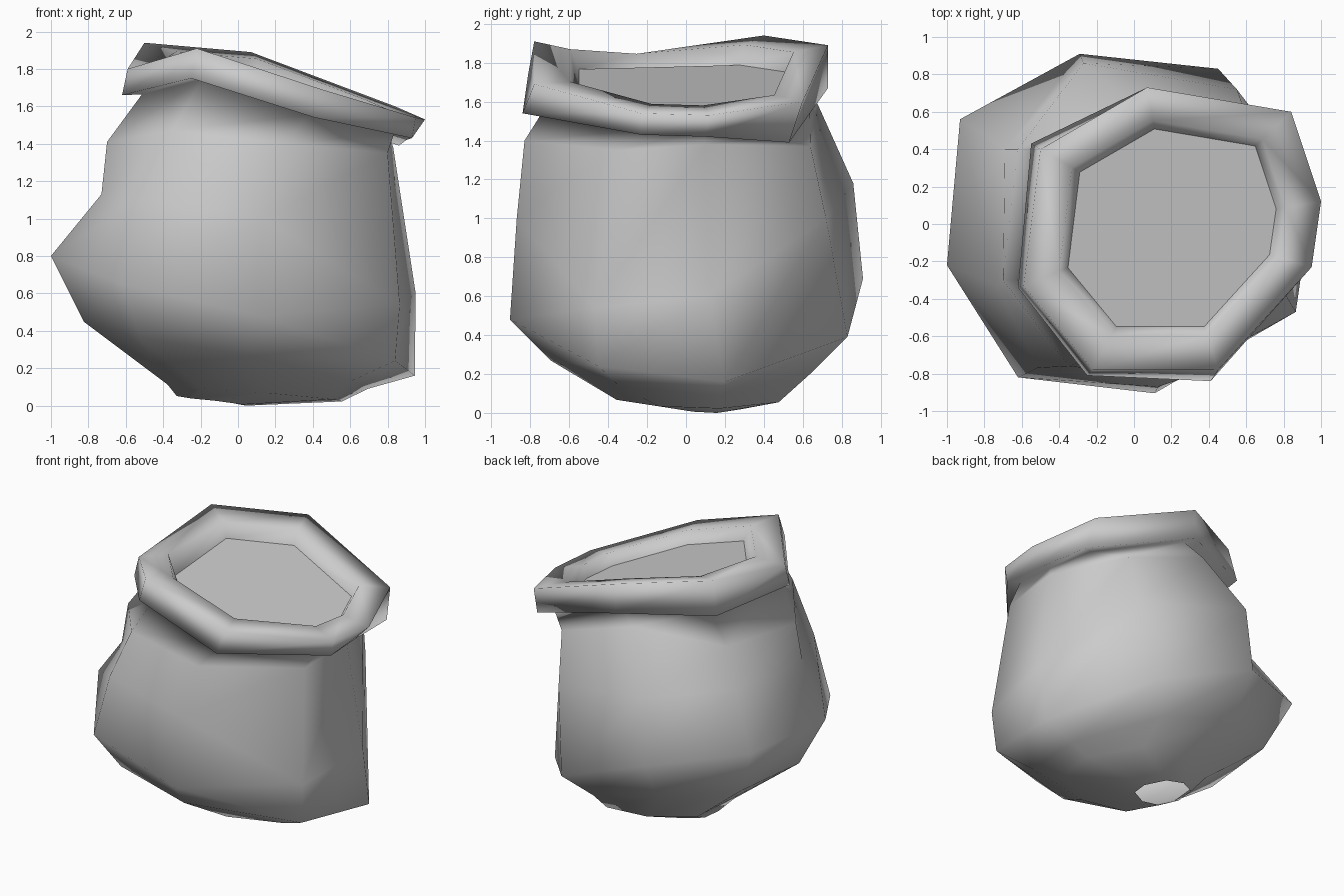
import bpy, bmesh
from mathutils import Vector

# Eight-sided control outlines, starting at the back left and going clockwise from above
waist = [(-.93, .56, .82), (-.29, .91, .69), (.45, .83, .39), (.945, .2, .16),
         (.84, -.45, .24), (.11, -.905, .48), (-.62, -.82, .65), (-1, -.22, .80)]
ribs = [(-.69, .40, 1.17), (-.27, .86, 1.18), (.55, .72, 1.0), (.95, .12, .60),
        (.865, -.47, .54), (.13, -.87, 1.0), (-.52, -.77, 1.1), (-.73, -.33, 1.13)]
shoulder = [(-.62, .40, 1.48), (-.04, .68, 1.58), (.58, .64, 1.37), (.83, .10, 1.38),
            (.80, -.36, 1.35), (.25, -.83, 1.40), (-.35, -.76, 1.47), (-.70, -.30, 1.41)]
hem = [(-.55, .43, 1.70), (.07, .73, 1.67), (.86, .53, 1.39), (.90, .10, 1.42),
       (.93, -.23, 1.43), (.41, -.84, 1.54), (-.25, -.81, 1.75), (-.62, -.34, 1.66)]
rim = [(-.50, .40, 1.94), (.07, .73, 1.89), (.84, .60, 1.60), (1.0, .12, 1.53),
       (.95, -.23, 1.54), (.45, -.78, 1.69), (-.22, -.78, 1.91), (-.59, -.33, 1.80)]


def scaled(ring, centre, s, sz, dz=0):
    c = Vector(centre)
    return [c + Vector(((Vector(p) - c).x * s, (Vector(p) - c).y * s,
                        (p[2] - c.z) * sz + dz)) for p in ring]


def rim_ring(s, dz):
    return scaled(rim, (.2, -.01, 1.7), s, s, dz)


def build(name, rings, cap=False):
    bm = bmesh.new()
    rows = [[bm.verts.new(p) for p in r] for r in rings]
    for lo, hi in zip(rows, rows[1:]):
        for i in range(len(lo)):
            j = (i + 1) % len(lo)
            bm.faces.new((lo[j], lo[i], hi[i], hi[j]))
    if cap:
        bm.faces.new(rows[-1][::-1])
    for f in bm.faces:
        f.smooth = not cap
    me = bpy.data.meshes.new(name)
    bm.to_mesh(me)
    bm.free()
    ob = bpy.data.objects.new(name, me)
    bpy.context.collection.objects.link(ob)
    return ob


# Sagging sack: small open base, bulging body, then rolled-over cuff
base = [scaled(waist, (-.17, .15, 0), .19, .08, -.013),
        scaled(waist, (.20, .15, 0), .48, .14),
        scaled(waist, (-.20, .05, 0), .78, .56)]
lip = rim_ring(.76, .01)
lip[7].z += .06          # the cuff stands up a little on the left
cuff = [scaled(hem, (.2, -.01, 1.6), .87, .9, .01), hem, rim,
        lip, rim_ring(.70, -.08)]
build("sack", base + [waist, ribs, shoulder] + cuff)

# Flat filling that closes the mouth
build("filling", [rim_ring(.70, -.08)], cap=True)
